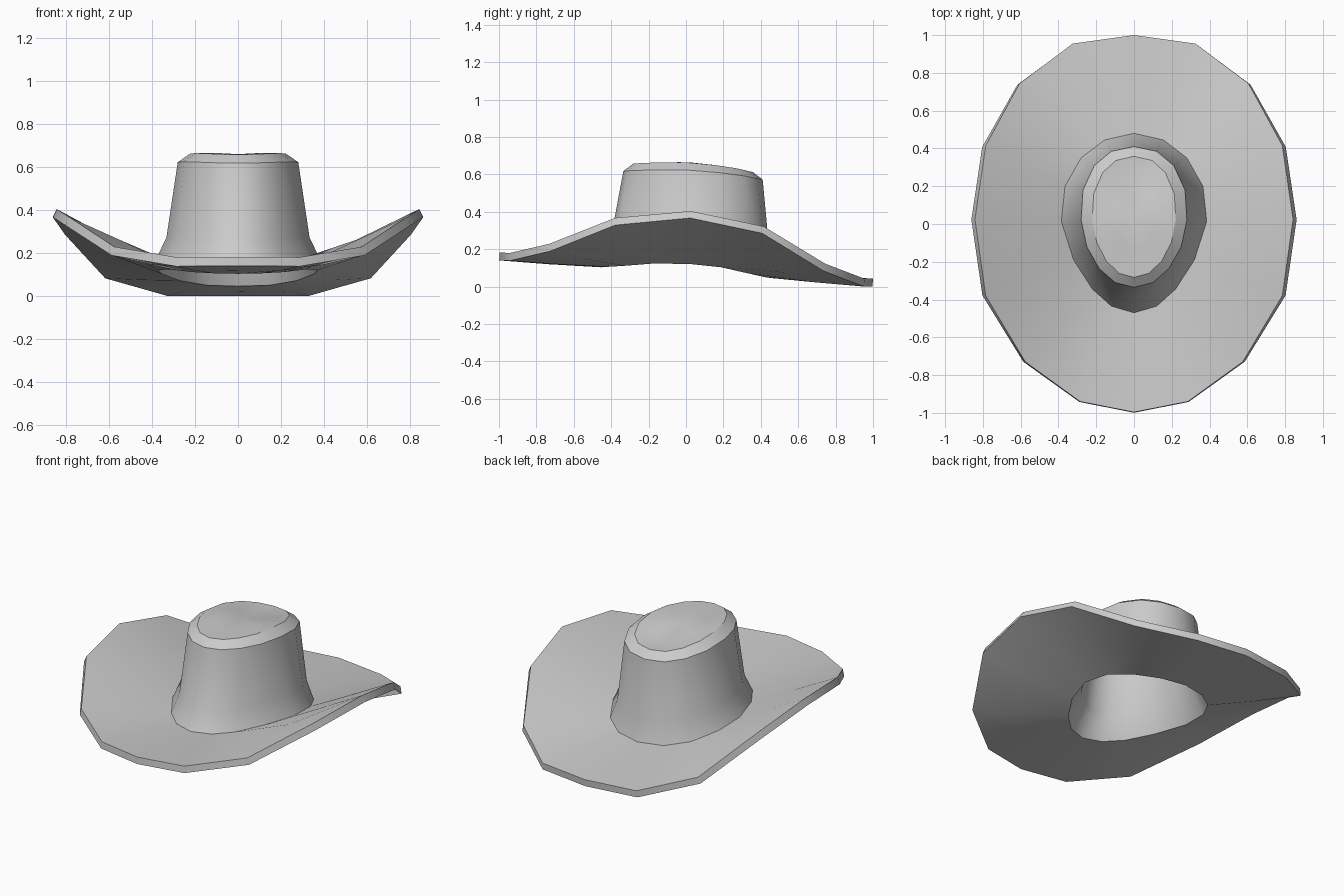
import bpy, bmesh, math

if "Cube" in bpy.data.objects:
    bpy.data.objects.remove(bpy.data.objects["Cube"])

# Half outlines (x >= 0) of the upper surface, running from the back to the front
RIM = [(0, 1.0, .05), (.325, .955, .05), (.605, .745, .13), (.785, .415, .33), (.842, .025, .412),
       (.785, -.38, .375), (.575, -.73, .237), (.285, -.94, .188), (0, -.996, .19)]
BASE = [(0, .48, .088), (.155, .445, .093), (.28, .35, .115), (.365, .2, .15), (.385, .015, .17),
        (.32, -.19, .17), (.22, -.345, .157), (.12, -.435, .152), (0, -.47, .15)]
EDGE = [(0, .41, .58), (.12, .385, .585), (.21, .31, .60), (.27, .18, .617), (.28, .02, .63),
        (.25, -.12, .632), (.185, -.235, .63), (.1, -.31, .627), (0, -.335, .625)]


def full(half):
    """Mirror a half outline into a closed ring."""
    return half + [(-x, y, z) for x, y, z in half[-2:0:-1]]


def blend(a, b, t, tz):
    return [(p[0] + (q[0] - p[0]) * t, p[1] + (q[1] - p[1]) * t, p[2] + (q[2] - p[2]) * tz)
            for p, q in zip(a, b)]


def scaled(ring, sx, sy, dz, cy=.04):
    return [(x * sx, cy + (y - cy) * sy, z + dz) for x, y, z in ring]


# Rings: brim, crown flare, crown side, rounded top edge, crown top
rim, base, edge = full(RIM), full(BASE), full(EDGE)
rings = [rim, blend(rim, base, .5, .51), base, blend(base, edge, .5, .24), edge,
         scaled(edge, .79, .86, .04), scaled(edge, .42, .46, .041)]

bm = bmesh.new()
loops = [[bm.verts.new(p) for p in r] for r in rings]
n = len(rim)
for a, b in zip(loops, loops[1:]):
    for i in range(n):
        j = (i + 1) % n
        bm.faces.new((a[i], a[j], b[j], b[i]))
tip = bm.verts.new((0, .04, .667))
for i in range(n):
    bm.faces.new((loops[-1][i], loops[-1][(i + 1) % n], tip))
bmesh.ops.recalc_face_normals(bm, faces=bm.faces)
bm.normal_update()
if tip.normal.z < 0:
    bmesh.ops.reverse_faces(bm, faces=bm.faces)
mesh = bpy.data.meshes.new("hat")
bm.to_mesh(mesh)
bm.free()
hat = bpy.data.objects.new("wide_brim_hat", mesh)
bpy.context.collection.objects.link(hat)

# Felt thickness, added inward and below
solid = hat.modifiers.new("thickness", 'SOLIDIFY')
solid.thickness = .042
solid.offset = -1
bpy.context.view_layer.objects.active = hat
hat.select_set(True)
bpy.ops.object.modifier_apply(modifier=solid.name)
bpy.ops.object.shade_smooth_by_angle(angle=math.radians(30))

# Stand the hat on z = 0
low = min(v.co.z for v in hat.data.vertices)
for v in hat.data.vertices:
    v.co.z -= low
